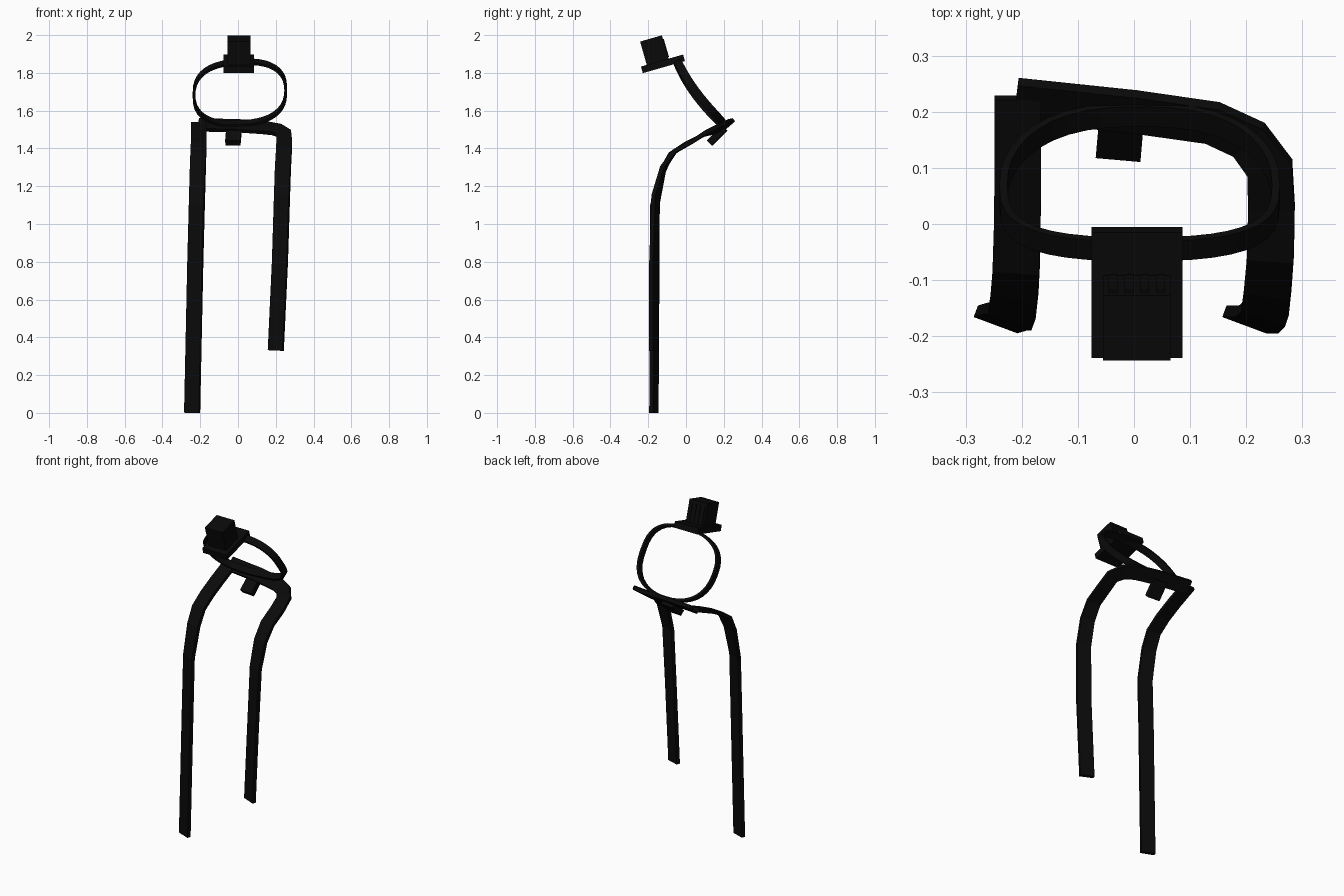
import bpy, math
from mathutils import Vector

cube = bpy.data.objects.get("Cube")
if cube:
    bpy.data.objects.remove(cube, do_unlink=True)

black = bpy.data.materials.new("matte_black")
black.use_nodes = True
colour = (0.003, 0.003, 0.003, 1)
black.diffuse_color = colour
bsdf = next(n for n in black.node_tree.nodes if n.type == 'BSDF_PRINCIPLED')
bsdf.inputs["Base Color"].default_value = colour


def ribbon(name, points, width, thick, across, closed=False):
    """Sweep a flat rectangular section along a path; across gives its width direction."""
    pts = [Vector(p) for p in points]
    n = len(pts)
    verts, faces = [], []
    for i, p in enumerate(pts):
        before = pts[i - 1] if closed or i > 0 else p
        after = pts[(i + 1) % n] if closed or i < n - 1 else p
        t = ((after - p).normalized() + (p - before).normalized()).normalized()
        w = across(p, t).normalized()
        d = t.cross(w).normalized()
        for a, b in ((-1, -1), (1, -1), (1, 1), (-1, 1)):
            verts.append(p + w * (a * width / 2) + d * (b * thick / 2))
    for i in range(n if closed else n - 1):
        r, s = 4 * i, 4 * ((i + 1) % n)
        for k in range(4):
            m = (k + 1) % 4
            faces.append((r + k, r + m, s + m, s + k))
    if not closed:
        last = 4 * (n - 1)
        faces += [(3, 2, 1, 0), tuple(last + k for k in range(4))]
    mesh = bpy.data.meshes.new(name)
    mesh.from_pydata(verts, [], faces)
    mesh.materials.append(black)
    obj = bpy.data.objects.new(name, mesh)
    bpy.context.collection.objects.link(obj)
    return obj


def box(name, centre, size, tilt, turn=0):
    bpy.ops.mesh.primitive_cube_add(size=1, location=centre,
                                    rotation=(math.radians(tilt), 0, math.radians(turn)))
    obj = bpy.context.object
    obj.name = name
    obj.scale = size
    obj.data.materials.append(black)
    return obj


# Straps lie flat on the shoulders, then turn to hang down the chest
def strap_across(p, t):
    u = min(1, max(0, (p.z - 1.1) / 0.35))
    facing = Vector((-0.35, -0.94, 0)).lerp(Vector((0, -0.65, 0.76)), u)
    return t.cross(facing)


ribbon("right_strap", [
    (-.207, .225, 1.53), (-.207, .1, 1.475), (-.208, 0, 1.425), (-.21, -.08, 1.37),
    (-.213, -.125, 1.28), (-.218, -.165, 1.1), (-.226, -.165, .8), (-.243, -.17, 0),
], 0.083, 0.022, strap_across)

ribbon("neck_and_left_strap", [
    (-.21, .222, 1.525), (0, .2, 1.52), (.14, .18, 1.51), (.205, .15, 1.5),
    (.242, .1, 1.48), (.245, .03, 1.435), (.243, -.06, 1.385), (.238, -.12, 1.3),
    (.233, -.16, 1.15), (.222, -.17, .8), (.2, -.17, .33),
], 0.083, 0.022, strap_across)


# Tilted rounded hoop
def soft(v):
    return math.copysign(abs(v) ** 0.8, v)


hoop = []
steps = 40
for i in range(steps):
    a = math.tau * i / steps
    c, s = soft(math.cos(a)), soft(math.sin(a))
    hoop.append((0.01 + 0.243 * c, 0.05 - 0.12 * s + 0.025 * s * s,
                 1.695 + 0.163 * s + 0.012 * c))
hoop_band = ribbon("hoop", hoop, 0.042, 0.014,
                   lambda p, t: Vector((0, 0.84, 0.54)), closed=True)
hoop_band.data.shade_smooth()
bpy.context.view_layer.objects.active = hoop_band
hoop_band.select_set(True)
bpy.ops.object.shade_smooth_by_angle()

# Small tab below the neck band
box("neck_tab", (-.024, .165, 1.468), (.08, .11, .035), 45, -5)

# Boxy housing on its base plate, with shallow ribs at the rear
tilt = 16
box("base_plate", (.005, -.122, 1.848), (.162, .232, .036), tilt)
box("housing", (.005, -.166, 1.915), (.12, .12, .14), tilt)
for k in range(4):
    box(f"housing_rib_{k}", (-.037 + k * .028, -.107, 1.932), (.016, .006, .1), tilt)
